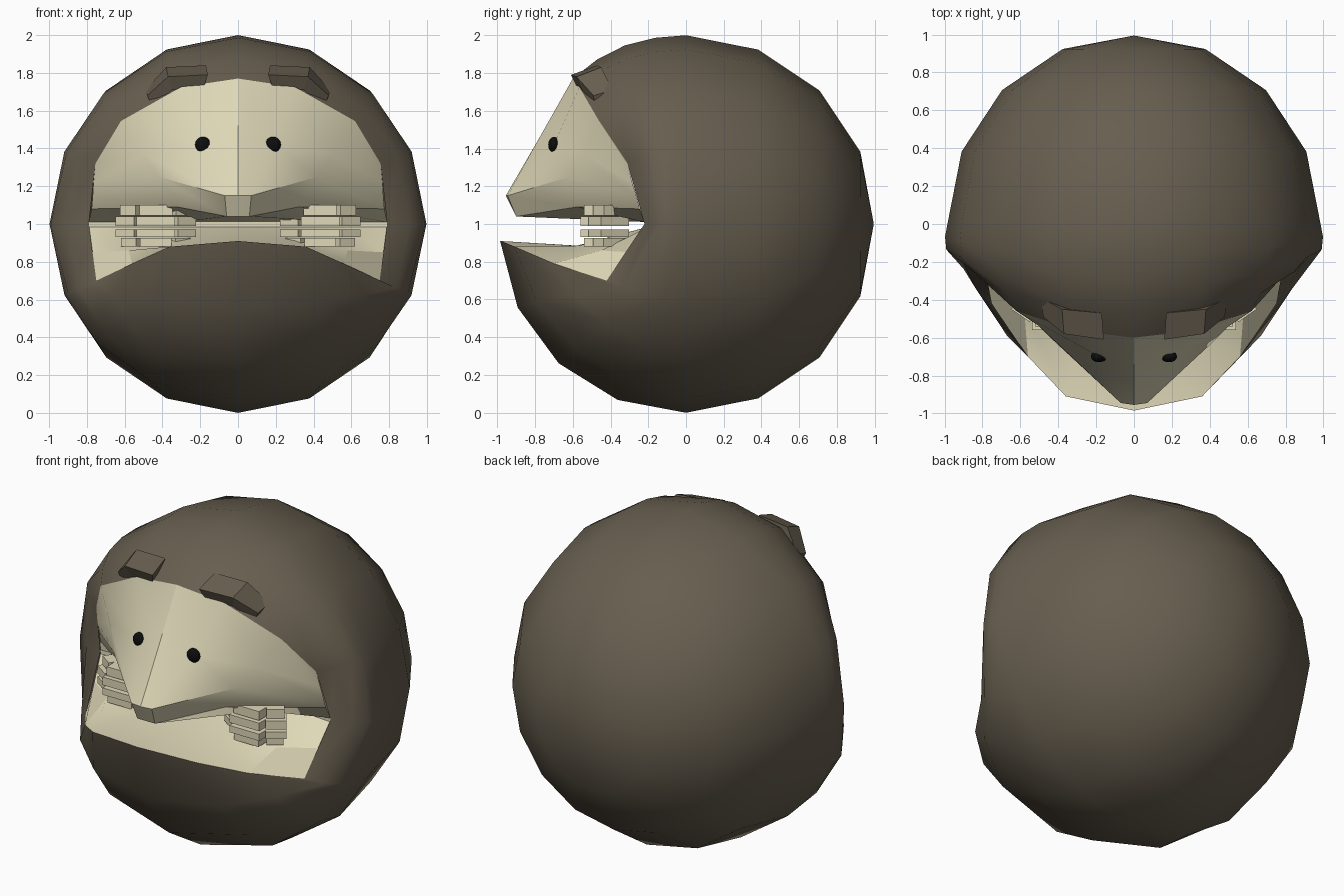
import bpy, math
from mathutils import Vector, Matrix

if "Cube" in bpy.data.objects:
    bpy.data.objects.remove(bpy.data.objects["Cube"])


def mat(name, rgb):
    m = bpy.data.materials.new(name)
    m.diffuse_color = (*rgb, 1)
    m.use_nodes = True
    m.node_tree.nodes["Principled BSDF"].inputs["Base Color"].default_value = m.diffuse_color
    return m


BROWN = mat("dark brown", (0.135, 0.112, 0.078))
CREAM = mat("cream", (0.74, 0.69, 0.48))
BLACK = mat("black", (0.004, 0.004, 0.004))


def make(name, verts, faces, material, angle=None):
    me = bpy.data.meshes.new(name)
    me.from_pydata([tuple(v) for v in verts], [], faces)
    me.materials.append(material)
    ob = bpy.data.objects.new(name, me)
    bpy.context.collection.objects.link(ob)
    if angle:
        bpy.ops.object.select_all(action='DESELECT')
        ob.select_set(True)
        bpy.context.view_layer.objects.active = ob
        bpy.ops.object.shade_smooth_by_angle(angle=math.radians(angle))
    return ob


# Right half of the face: rows from the brow down to the beak, palate, throat and jaw rim
ROWS = [
    [(0, -.60, 1.77), (.30, -.565, 1.725), (.62, -.46, 1.545), (.755, -.31, 1.32)],
    [(0, -.775, 1.46), (.185, -.70, 1.42), (.50, -.54, 1.37), (.765, -.285, 1.22)],
    [(0, -.955, 1.15), (.07, -.945, 1.15), (.42, -.62, 1.25), (.77, -.26, 1.14)],
    [(0, -.90, 1.04), (.06, -.90, 1.04), (.32, -.58, 1.09), (.775, -.245, 1.08)],
    [(0, -.20, 1.01), (.30, -.20, 1.01), (.55, -.20, 1.01), (.79, -.22, 1.01)],
    [(0, -.20, .985), (.30, -.20, .985), (.55, -.20, .985), (.79, -.22, .985)],
    [(0, -.58, .885), (.30, -.57, .885), (.58, -.45, .86), (.775, -.30, .85)],
    [(0, -.985, .91), (.36, -.91, .88), (.56, -.70, .79), (.75, -.42, .70)],
]
fv, ff = [], []
for row in ROWS:
    fv += [(-x, y, z) for x, y, z in row[:0:-1]] + row
for i in range(len(ROWS) - 1):
    for j in range(6):
        a = i * 7 + j
        ff.append((a, a + 7, a + 8, a + 1))
make("face_and_mouth", fv, ff, CREAM, 28)

# Body: rings around the y axis, running from the face rim back over a 16-sided ball
half = ROWS[-1] + [(.79, -.22, 1.0)] + ROWS[0][::-1]
rim = half + [(-x, y, z) for x, y, z in half[-2:0:-1]]
N = 16
C = Vector((0, 0, 1))
rings = [[Vector(p) for p in rim]]
for t in (.25, .5, .75):
    ring = []
    for k, p in enumerate(rim):
        a = math.radians(-90 + 22.5 * k)
        d = Vector(p) - C
        e = Vector((math.cos(a), 0, math.sin(a)))
        r = d.length + (1 - d.length) * min(1, t * 2.4)
        ring.append(C + d.normalized().slerp(e, t) * r)
    rings.append(ring)
for th in (90, 112.5, 135, 157.5):
    s, c = math.sin(math.radians(th)), math.cos(math.radians(th))
    ring = []
    for k in range(N):
        a = math.radians(-90 + 22.5 * k)
        ring.append(C + Vector((.985 * s * math.cos(a), -c, s * math.sin(a))))
    rings.append(ring)
bv = [v for ring in rings for v in ring] + [Vector((0, .995, 1))]
bf = []
for r in range(len(rings) - 1):
    for k in range(N):
        n = (k + 1) % N
        bf.append((r * N + k, (r + 1) * N + k, (r + 1) * N + n, r * N + n))
last = (len(rings) - 1) * N
bf += [(last + k, len(bv) - 1, last + (k + 1) % N) for k in range(N)]
make("body", bv, bf, BROWN, 40)

# Ears: bent blocks made of three four-cornered sections
EAR = [
    (.18, -.58, 1.73), (.16, -.61, 1.79), (.17, -.47, 1.84), (.18, -.46, 1.74),
    (.35, -.55, 1.71), (.37, -.58, 1.78), (.38, -.45, 1.83), (.36, -.42, 1.72),
    (.45, -.48, 1.61), (.48, -.49, 1.68), (.49, -.39, 1.71), (.46, -.38, 1.62),
]
ear_faces = [(0, 1, 2, 3), (11, 10, 9, 8)]
for s in (0, 4):
    for k in range(4):
        n = (k + 1) % 4
        ear_faces.append((s + k, s + 4 + k, s + 4 + n, s + n))

# Teeth: four tiers, each an arc of three blocks (z low, z high, width scale, forward shift)
TIERS = [(1.045, 1.10, .92, .02), (.99, 1.04, 1.08, 0), (.93, .972, 1.08, 0), (.88, .925, .88, .02)]
BLOCKS = [(0, -.47, .19, 0), (-.105, -.41, .11, -35), (.105, -.41, .11, 35)]
BOX = [(0, 3, 2, 1), (4, 5, 6, 7), (0, 1, 5, 4), (1, 2, 6, 5), (2, 3, 7, 6), (3, 0, 4, 7)]


def teeth():
    verts, faces = [], []
    for z0, z1, w, dy in TIERS:
        for bx, by, bw, rot in BLOCKS:
            m = Matrix.Rotation(math.radians(rot), 3, 'Z')
            base = len(verts)
            for z in (z0, z1):
                for sx, sy in ((-1, -1), (1, -1), (1, 1), (-1, 1)):
                    p = m @ Vector((sx * bw * w / 2, sy * .09, 0))
                    verts.append(p + Vector((.435 + bx * w, by + dy, z)))
            faces += [tuple(base + i for i in f) for f in BOX]
    return verts, faces


def pair(name, verts, faces, material):
    make(name + "_right", verts, faces, material)
    make(name + "_left", [(-v[0], v[1], v[2]) for v in verts],
         [f[::-1] for f in faces], material)


pair("ear", EAR, ear_faces, BROWN)
pair("teeth", *teeth(), CREAM)

# Eyes: small black beads on the mask
for side, x in (("right", .185), ("left", -.185)):
    bpy.ops.mesh.primitive_uv_sphere_add(segments=16, ring_count=8, radius=1, location=(x, -.70, 1.42))
    eye = bpy.context.object
    eye.name = "eye_" + side
    eye.scale = (.042, .03, .042)
    eye.data.materials.append(BLACK)
    bpy.ops.object.shade_smooth()
